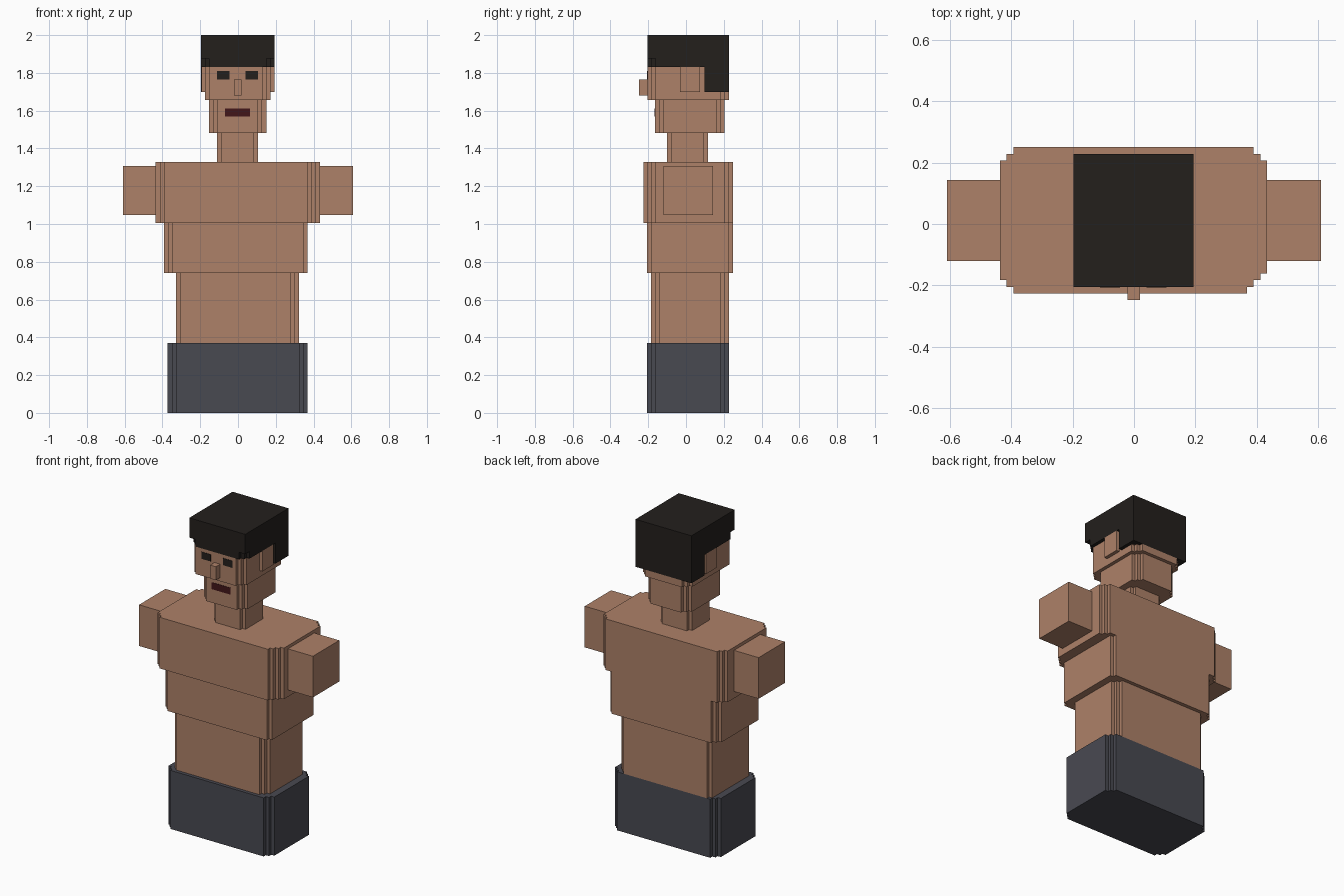
import bpy, bmesh

if "Cube" in bpy.data.objects:
    bpy.data.objects.remove(bpy.data.objects["Cube"])

S = 0.0218  # size of one corner stair step


def material(name, rgb):
    m = bpy.data.materials.new(name)
    m.diffuse_color = (*rgb, 1)
    m.use_nodes = True
    m.node_tree.nodes["Principled BSDF"].inputs["Base Color"].default_value = m.diffuse_color
    return m


skin = material("skin", (0.42, 0.22, 0.14))
cloth = material("cloth", (0.066, 0.067, 0.083))
black = material("black", (0.017, 0.014, 0.012))
red = material("lip_red", (0.055, 0.008, 0.01))


def outline(x0, x1, y0, y1, steps):
    """Rectangle whose corners are cut into stairs; steps = front left, front right, back right, back left."""
    corners = [(x0, y0, 1, 1, True), (x1, y0, -1, 1, False),
               (x1, y1, -1, -1, True), (x0, y1, 1, -1, False)]
    pts = []
    for (cx, cy, sx, sy, flip), n in zip(corners, steps):
        stair = []
        for k in range(n, 0, -1):
            stair += [(k, n - k), (k, n - k + 1)]
        stair.append((0, n))
        if flip:
            stair.reverse()
        pts += [(cx + sx * a * S, cy + sy * b * S) for a, b in stair]
    return pts


def part(name, mat, *blocks):
    """One object made of upright prisms (x0, x1, y0, y1, z0, z1, corner steps)."""
    bm = bmesh.new()
    for x0, x1, y0, y1, z0, z1, *steps in blocks:
        pts = outline(x0, x1, y0, y1, steps[0] if steps else (0, 0, 0, 0))
        low = [bm.verts.new((x, y, z0)) for x, y in pts]
        top = [bm.verts.new((x, y, z1)) for x, y in pts]
        bm.faces.new(low[::-1])
        bm.faces.new(top)
        for i in range(len(pts)):
            j = (i + 1) % len(pts)
            bm.faces.new((low[i], low[j], top[j], top[i]))
    me = bpy.data.meshes.new(name)
    bm.to_mesh(me)
    bm.free()
    me.materials.append(mat)
    ob = bpy.data.objects.new(name, me)
    bpy.context.collection.objects.link(ob)
    return ob


# Body, from the bottom up
part("trousers", cloth, (-0.372, 0.368, -0.207, 0.227, 0, 0.37, (2, 2, 2, 2)))
part("waist", skin, (-0.327, 0.323, -0.185, 0.227, 0.37, 0.74, (1, 2, 2, 1)))
part("lower_chest", skin, (-0.393, 0.368, -0.207, 0.25, 0.74, 1.005, (2, 1, 1, 2)))
part("upper_chest", skin, (-0.436, 0.433, -0.226, 0.25, 1.005, 1.328, (2, 3, 2, 2)))
part("neck", skin, (-0.11, 0.107, -0.1, 0.117, 1.328, 1.483, (1, 1, 1, 1)))
part("jaw", skin, (-0.153, 0.15, -0.164, 0.205, 1.483, 1.657, (2, 2, 2, 2)))
part("head", skin,
     (-0.175, 0.172, -0.205, 0.227, 1.657, 1.70, (1, 2, 2, 2)),
     (-0.175, 0.172, -0.205, 0.19, 1.70, 1.83, (1, 2, 0, 0)))

# Arm stumps and ears on both sides
for side, s in (("left", -1), ("right", 1)):
    a, b = sorted((s * 0.608, s * 0.43))
    part(side + "_arm", skin, (a, b, -0.12, 0.143, 1.048, 1.308))
    a, b = sorted((s * 0.194, s * 0.165))
    part(side + "_ear", skin, (a, b, -0.033, 0.075, 1.70, 1.83))

# Face
part("nose", skin, (-0.021, 0.019, -0.248, -0.2, 1.68, 1.765))
for side, x in (("left", -0.111), ("right", 0.041)):
    part(side + "_eye", black, (x, x + 0.065, -0.207, -0.2, 1.765, 1.809))
part("mouth", red, (-0.068, 0.064, -0.166, -0.155, 1.569, 1.612))

# Hair: cap, notched brow band and the longer back
part("hair", black,
     (-0.197, 0.194, -0.205, 0.227, 1.875, 2.0),
     (-0.197, 0.194, -0.205, 0.097, 1.83, 1.875, (2, 2, 0, 0)),
     (-0.197, 0.194, 0.097, 0.227, 1.70, 1.875))
